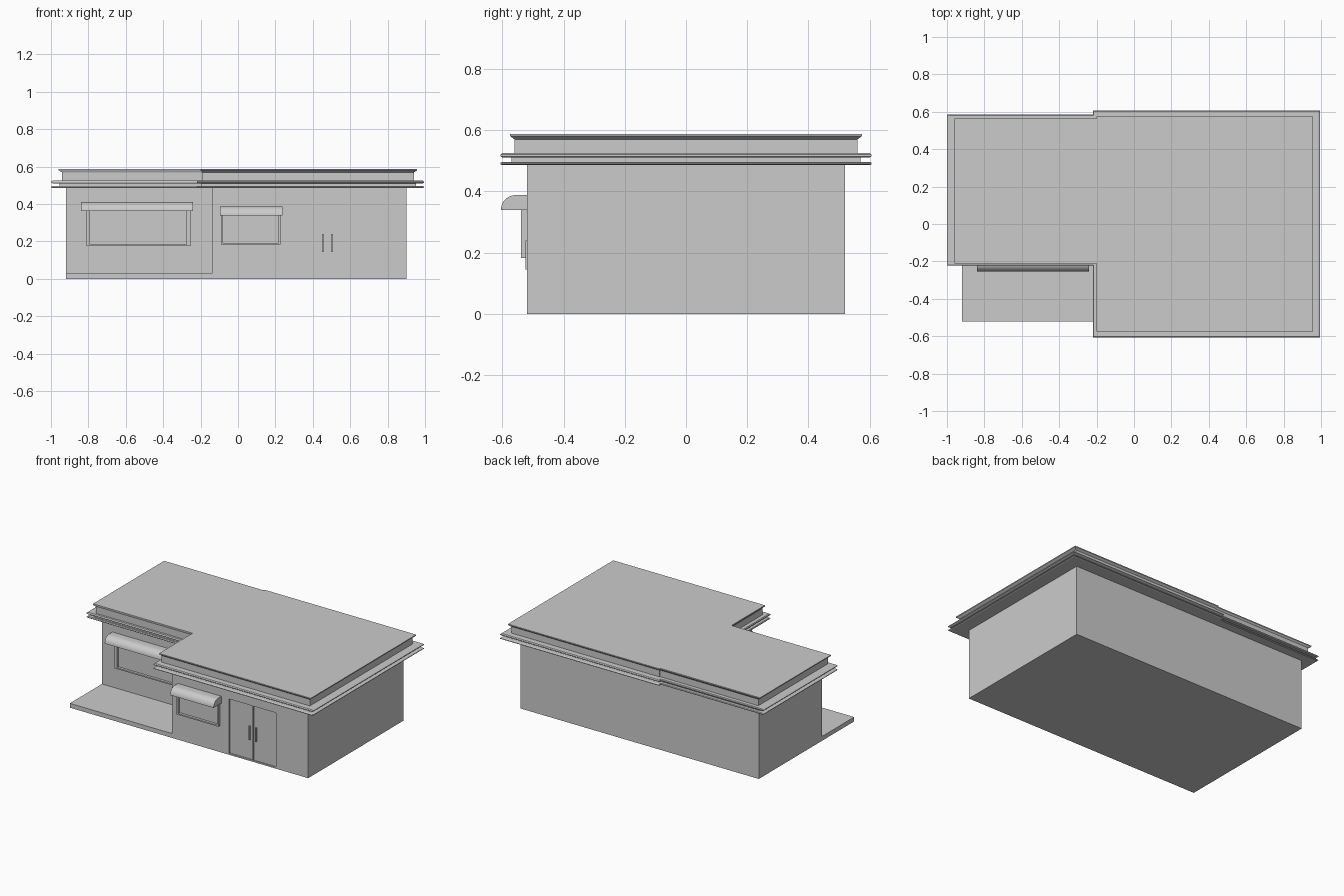
import bpy, bmesh, math

if "Cube" in bpy.data.objects:
    bpy.data.objects.remove(bpy.data.objects["Cube"])


def finish(name, bm):
    bmesh.ops.recalc_face_normals(bm, faces=bm.faces[:])
    me = bpy.data.meshes.new(name)
    bm.to_mesh(me)
    bm.free()
    ob = bpy.data.objects.new(name, me)
    bpy.context.collection.objects.link(ob)
    return ob


def loft(name, rings):
    """Skin a stack of equal-length closed rings and cap both ends."""
    bm = bmesh.new()
    loops = [[bm.verts.new(p) for p in r] for r in rings]
    n = len(loops[0])
    for a, b in zip(loops, loops[1:]):
        for i in range(n):
            j = (i + 1) % n
            bm.faces.new((a[i], a[j], b[j], b[i]))
    bm.faces.new(loops[0][::-1])
    bm.faces.new(loops[-1])
    return finish(name, bm)


def box(name, x0, x1, y0, y1, z0, z1):
    pts = [(x0, y0), (x1, y0), (x1, y1), (x0, y1)]
    return loft(name, [[(x, y, z) for x, y in pts] for z in (z0, z1)])


WING, MAIN = -0.17, -0.52  # front wall planes

# L-shaped walls
plan = [(-0.92, WING), (-0.14, WING), (-0.14, MAIN), (0.90, MAIN), (0.90, 0.52), (-0.92, 0.52)]
walls = loft("walls", [[(x, y, z) for x, y in plan] for z in (0, 0.492)])

# porch slab in front of the wing
box("porch_slab", -0.92, -0.14, MAIN, WING, 0, 0.03)

# stepped cornice and flat roof: outline with per-corner inset, swept up a profile
outline = [(-1, -.222, .04, .012), (-.22, -.222, .02, .012), (-.22, -.607, .02, .032),
           (.995, -.607, -.037, .032), (.995, .607, -.037, -.032), (-.22, .607, .02, -.032),
           (-.22, .585, .02, -.02), (-1, .585, .04, -.02)]
profile = [(.2, .486), (0, .489), (0, .493), (.2, .497), (1.15, .497), (1.15, .511),
           (.2, .511), (0, .515), (0, .520), (.2, .525), (1.45, .525), (1.45, .570),
           (1, .581), (1, .588)]
loft("roof_cornice", [[(x + s * dx, y + s * dy, z) for x, y, dx, dy in outline]
                      for s, z in profile])


# window frame with sill, glass and rounded awning
def window(tag, x0, x1, z0, z1, side, wall, ax0, ax1, az0, az1):
    front = wall - 0.02
    box(tag + "_frame_left", x0, x0 + side, front, wall, z0, z1)
    box(tag + "_frame_right", x1 - side, x1, front, wall, z0, z1)
    box(tag + "_frame_bottom", x0 + side, x1 - side, front, wall, z0, z0 + 0.009)
    box(tag + "_glass", x0 + side, x1 - side, wall - 0.003, wall + 0.002, z0 + 0.009, z1)
    r = az1 - az0
    section = [(wall, az0), (wall - 0.085, az0)]
    for i in range(1, 9):
        a = math.pi / 2 * i / 8
        section.append((wall - 0.085 + r * (1 - math.cos(a)), az0 + r * math.sin(a)))
    section.append((wall, az1))
    aw = loft(tag + "_awning", [[(x, y, z) for y, z in section] for x in (ax0, ax1)])
    bpy.context.view_layer.objects.active = aw
    aw.select_set(True)
    bpy.ops.object.shade_smooth_by_angle(angle=math.radians(30))
    aw.select_set(False)


window("wing_window", -0.81, -0.255, 0.175, 0.38, 0.02, WING, -0.84, -0.24, 0.363, 0.41)
window("main_window", -0.09, 0.228, 0.183, 0.36, 0.011, MAIN, -0.095, 0.237, 0.34, 0.388)

# double door: two shallow recessed leaves with bar handles
for side, x0, x1, hx in (("left", 0.297, 0.473, 0.452), ("right", 0.480, 0.656, 0.501)):
    cut = box("door_cutter_" + side, x0, x1, MAIN - 0.05, MAIN + 0.007, 0.01, 0.385)
    cut.hide_render = True
    cut.hide_set(True)
    cut.display_type = 'WIRE'
    mod = walls.modifiers.new("door_" + side, 'BOOLEAN')
    mod.operation = 'DIFFERENCE'
    mod.solver = 'EXACT'
    mod.object = cut
    box("door_handle_" + side, hx - 0.004, hx + 0.004, MAIN - 0.004, MAIN + 0.008, 0.145, 0.24)
